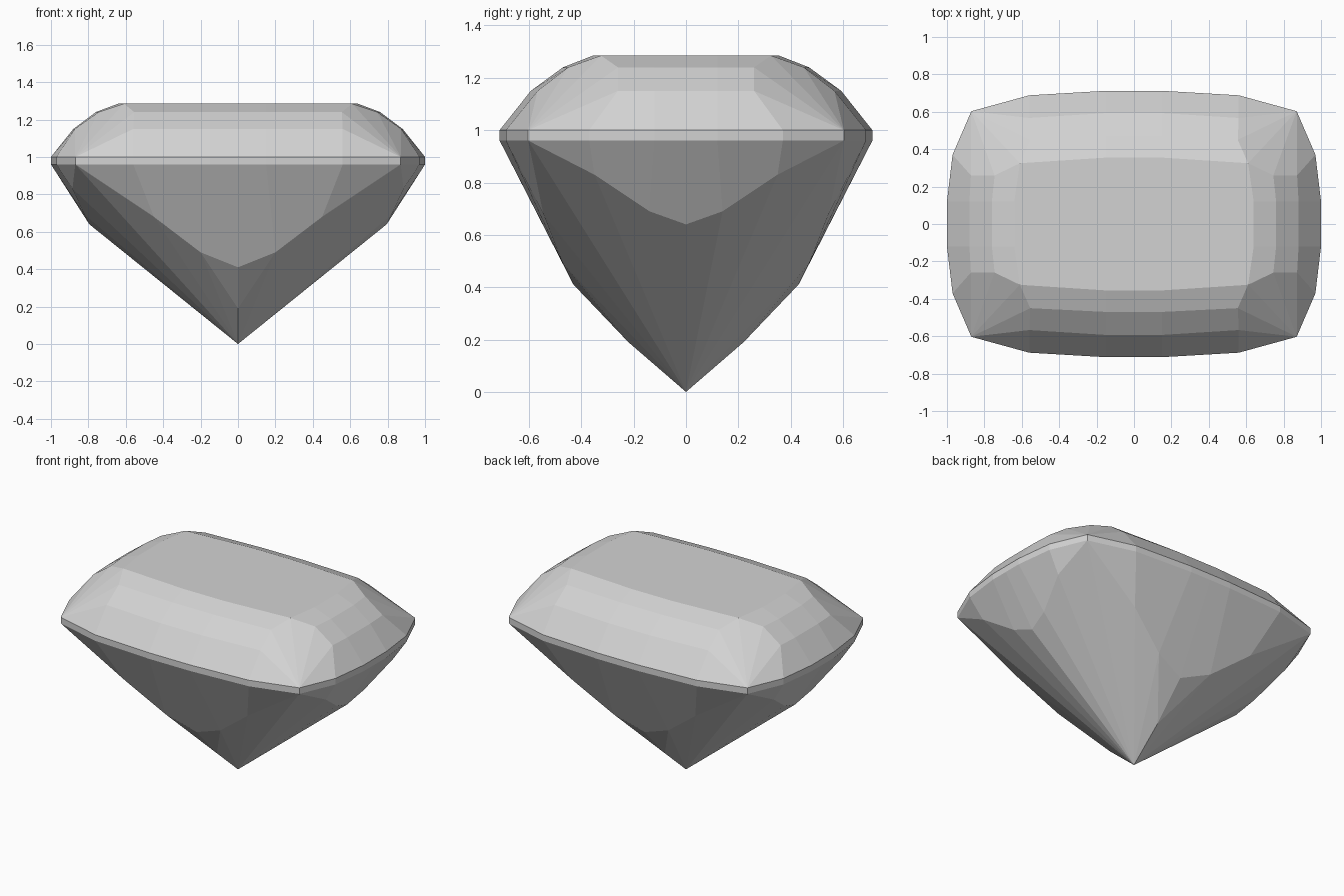
import bpy
import bmesh
from math import radians
from mathutils import Vector

default_cube = bpy.data.objects.get("Cube")
if default_cube:
    bpy.data.objects.remove(default_cube, do_unlink=True)

# Single pale grey stone colour
stone = bpy.data.materials.new("pale_grey_stone")
stone.use_nodes = True
colour = (0.65, 0.65, 0.65, 1)
stone.diffuse_color = colour
stone.node_tree.nodes["Principled BSDF"].inputs["Base Color"].default_value = colour

CORE = Vector((0, 0, 0.75))
GIRDLE_TOP, GIRDLE_BOTTOM = 1.0, 0.96


def level(outline, z):
    """Lift a flat outline to height z."""
    return [(x, y, z) for x, y in outline]


def strip(lower, upper):
    """Facets joining two rows of points."""
    return [(lower[i], lower[i + 1], upper[i + 1], upper[i])
            for i in range(len(lower) - 1)]


def fan(tip, row):
    """Triangles from one point to a row of points."""
    return [(tip, a, b) for a, b in zip(row, row[1:])]


def make_part(name, quarter_faces):
    """Mirror a quarter of the facets into all four quadrants."""
    bm = bmesh.new()
    for sx in (1, -1):
        for sy in (1, -1):
            for points in quarter_faces:
                bm.faces.new([bm.verts.new((x * sx, y * sy, z)) for x, y, z in points])
    bmesh.ops.remove_doubles(bm, verts=bm.verts, dist=0.0005)
    bmesh.ops.dissolve_limit(bm, angle_limit=radians(0.3),
                             verts=bm.verts, edges=bm.edges)
    bm.normal_update()
    for face in bm.faces:
        if face.normal.dot(face.calc_center_median() - CORE) < 0:
            face.normal_flip()
    mesh = bpy.data.meshes.new(name)
    bm.to_mesh(mesh)
    bm.free()
    mesh.materials.append(stone)
    obj = bpy.data.objects.new(name, mesh)
    bpy.context.collection.objects.link(obj)
    return obj


# Girdle outline: long side and short side, each running from its middle to the corner
corner = (0.87, 0.603)
long_side = [(0, 0.712), (0.15, 0.712), (0.56, 0.688)]
short_side = [(1, 0), (1, 0.12), (0.97, 0.37)]

# Crown: three stepped rows on each side, a fan at each corner and a flat table
long_rows = [
    level(long_side, GIRDLE_TOP),
    level([(0, 0.593), (0.15, 0.593), (0.56, 0.567)], 1.15),
    level([(0, 0.47), (0.15, 0.47), (0.555, 0.45)], 1.24),
    level([(0, 0.355), (0.15, 0.355), (0.61, 0.325)], 1.285),
]
short_rows = [
    level(short_side, GIRDLE_TOP),
    level([(0.88, 0), (0.88, 0.12), (0.872, 0.26)], 1.15),
    level([(0.76, 0), (0.76, 0.12), (0.745, 0.26)], 1.24),
    level([(0.64, 0), (0.64, 0.12), (0.61, 0.325)], 1.285),
]
crown = []
for rows in (long_rows, short_rows):
    for lower, upper in zip(rows, rows[1:]):
        crown += strip(lower, upper)
    crown += fan((*corner, GIRDLE_TOP), [row[-1] for row in rows])
table_centre = (0, 0, 1.285)
crown.append([table_centre] + long_rows[-1] + short_rows[-1][1::-1])
make_part("crown", crown)

# Girdle: thin upright band
band = []
for side in (long_side, short_side):
    outline = side + [corner]
    band += strip(level(outline, GIRDLE_BOTTOM), level(outline, GIRDLE_TOP))
make_part("girdle", band)

# Pavilion: curved main facets on each side, then long facets down to the point
tip = (0, 0, 0)
low_corner = (*corner, GIRDLE_BOTTOM)
long_notch = [(0, 0.43, 0.41), (0.2, 0.47, 0.49), (0.45, 0.545, 0.68)]
short_notch = [(0.795, 0, 0.64), (0.82, 0.14, 0.69), (0.885, 0.35, 0.83)]
pavilion = []
for side, notch in ((long_side, long_notch), (short_side, short_notch)):
    rim = level(side, GIRDLE_BOTTOM)
    pavilion += strip(notch, rim)
    pavilion.append((notch[-1], rim[-1], low_corner))
    pavilion += fan(tip, notch[1:] + [low_corner])
keel = (0, 0.22, 0.19)
pavilion += fan(long_notch[1], [long_notch[0], keel, tip])
pavilion += fan(tip, short_notch[:2])
make_part("pavilion", pavilion)
